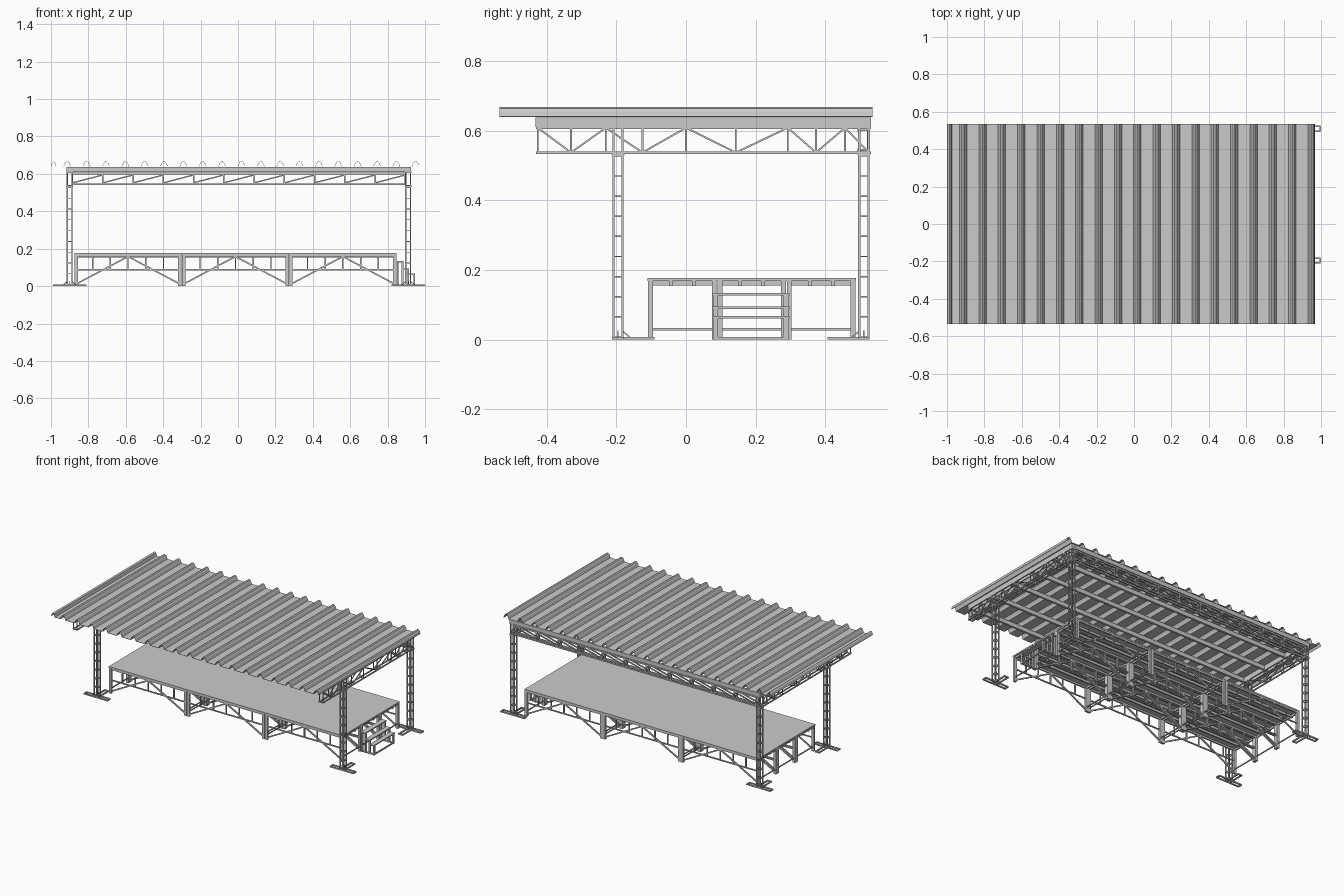
import bpy, bmesh, math
from mathutils import Vector, Matrix

if "Cube" in bpy.data.objects:
    bpy.data.objects.remove(bpy.data.objects["Cube"])


def finish(name, bm):
    me = bpy.data.meshes.new(name)
    bm.to_mesh(me)
    bm.free()
    ob = bpy.data.objects.new(name, me)
    bpy.context.collection.objects.link(ob)
    return ob


def box(bm, x0, x1, y0, y1, z0, z1):
    m = Matrix.Translation(((x0 + x1) / 2, (y0 + y1) / 2, (z0 + z1) / 2))
    bmesh.ops.create_cube(bm, size=1, matrix=m @ Matrix.Diagonal((x1 - x0, y1 - y0, z1 - z0, 1)))


def bar(bm, a, b, w=0.006):
    # square bar between two points
    a, b = Vector(a), Vector(b)
    d = b - a
    x = d.normalized()
    up = Vector((0, 0, 1)) if abs(x.z) < 0.99 else Vector((0, 1, 0))
    y = up.cross(x).normalized()
    rot = Matrix((x, y, x.cross(y))).transposed().to_4x4()
    bmesh.ops.create_cube(bm, size=1, matrix=Matrix.Translation((a + b) / 2) @ rot @ Matrix.Diagonal((d.length, w, w, 1)))


COL_X, COL_Y = (-0.9, 0.91), (-0.195, 0.51)
H = 0.013

# corrugated roof sheet: one swept profile with rounded ribs
profile = [(-1.0, 0.642), (-0.995, 0.657), (-0.987, 0.666), (-0.978, 0.66), (-0.972, 0.64)]
rib = [(-0.020, 0.640), (-0.014, 0.655), (-0.008, 0.664), (0, 0.667),
       (0.008, 0.664), (0.014, 0.655), (0.020, 0.640)]
for i in range(19):
    cx = -0.913 + i * 0.1035
    profile += [(cx + x, z) for x, z in rib]
bm = bmesh.new()
rows = [[bm.verts.new((min(x, 0.967), y, z)) for x, z in profile] for y in (-0.535, 0.535)]
for i in range(len(profile) - 1):
    bm.faces.new((rows[0][i], rows[0][i + 1], rows[1][i + 1], rows[1][i]))
roof = finish("roof_sheet", bm)
mod = roof.modifiers.new("thickness", "SOLIDIFY")
mod.thickness = 0.002

# purlins along x and side beams under the sheet
bm = bmesh.new()
for y in (-0.424, -0.235, -0.045, 0.145, 0.335, 0.522):
    box(bm, -0.915, 0.925, y - 0.007, y + 0.007, 0.61, 0.637)
for x in COL_X:
    for s in (-1, 1):
        box(bm, x + s * H - 0.003, x + s * H + 0.003, -0.43, 0.53, 0.606, 0.637)
finish("purlins", bm)

# side box trusses
bm = bmesh.new()
nodes = [-0.425, -0.33, -0.23, -0.125, 0, 0.143, 0.292, 0.373, 0.456, 0.525]
for x in COL_X:
    for s in (-1, 1):
        px = x + s * H
        for z in (0.537, 0.608):
            bar(bm, (px, -0.43, z), (px, 0.53, z), 0.007)
        for i, y in enumerate(nodes):
            bar(bm, (px, y, 0.537), (px, y, 0.608), 0.005)
            if i:
                za, zb = (0.608, 0.537) if i % 2 else (0.537, 0.608)
                bar(bm, (px, nodes[i - 1], za), (px, y, zb), 0.005)
    for y in nodes:
        for z in (0.537, 0.608):
            bar(bm, (x - H, y, z), (x + H, y, z), 0.005)
finish("side_trusses", bm)

# rear box truss
bm = bmesh.new()
n, xa, xb = 11, -0.885, 0.895
step = (xb - xa) / n
for y in (0.497, 0.523):
    for z in (0.544, 0.602):
        bar(bm, (xa, y, z), (xb, y, z), 0.009)
    for i in range(n + 1):
        x = xa + i * step
        bar(bm, (x, y, 0.544), (x, y, 0.602), 0.008)
        if i < n:
            bar(bm, (x, y, 0.552), (x + step, y, 0.594), 0.007)
for i in range(n + 1):
    for z in (0.544, 0.602):
        bar(bm, (xa + i * step, 0.497, z), (xa + i * step, 0.523, z), 0.006)
finish("rear_truss", bm)

# lattice columns with feet
bm = bmesh.new()
ft = bmesh.new()
for x in COL_X:
    for y in COL_Y:
        for sx in (-1, 1):
            for sy in (-1, 1):
                bar(bm, (x + sx * H, y + sy * H, 0.005), (x + sx * H, y + sy * H, 0.605), 0.006)
        for k in range(10):
            z = 0.008 + k * 0.0577
            for s in (-1, 1):
                bar(bm, (x - H, y + s * H, z), (x + H, y + s * H, z), 0.004)
                bar(bm, (x + s * H, y - H, z), (x + s * H, y + H, z), 0.004)
        box(bm, x - 0.018, x + 0.018, y - 0.018, y + 0.018, 0.53, 0.537)
        inward = 1 if y < 0 else -1
        for s in (-1, 1):
            # outrigger rails along x, shorter pair along y
            bar(ft, (x - 0.088, y + s * H, 0.004), (x + 0.088, y + s * H, 0.004), 0.008)
            bar(ft, (x + s * H, y - inward * H, 0.004), (x + s * H, y + inward * 0.103, 0.004), 0.008)
            bar(ft, (x + s * 0.085, y - H, 0.004), (x + s * 0.085, y + H, 0.004), 0.008)
            bar(ft, (x + s * H, y, 0.025), (x + s * 0.035, y, 0.006), 0.004)
        bar(ft, (x - H, y + inward * 0.1, 0.004), (x + H, y + inward * 0.1, 0.004), 0.008)
        bar(ft, (x, y + inward * H, 0.025), (x, y + inward * 0.035, 0.006), 0.004)
finish("columns", bm)
finish("column_feet", ft)

# stage deck
X0, X1, Y0, Y1 = -0.875, 0.848, -0.11, 0.487
bm = bmesh.new()
box(bm, X0, X1, Y0, Y1, 0.168, 0.177)
finish("stage_deck", bm)

# stage modules: legs, trussed frames and joists, 3 by 3
bm = bmesh.new()
dx, dy, leg = (X1 - X0) / 3, (Y1 - Y0) / 3, 0.018
for i in range(3):
    for j in range(3):
        a, b = X0 + i * dx + 0.001, X0 + (i + 1) * dx - 0.001
        c, d = Y0 + j * dy + 0.001, Y0 + (j + 1) * dy - 0.001
        m = (a + b) / 2
        for lx in (a, b - leg):
            for ly in (c, d - 0.014):
                box(bm, lx, lx + leg, ly, ly + 0.014, 0, 0.168)
            box(bm, lx + 0.004, lx + 0.012, c, d, 0.156, 0.168)
            bar(bm, (lx + leg / 2, c, 0.03), (lx + leg / 2, d, 0.03), 0.006)
        for y in (c + 0.006, d - 0.006):
            box(bm, a, b, y - 0.005, y + 0.005, 0.157, 0.168)
            bar(bm, (a, y, 0.088), (b, y, 0.088), 0.007)
            for s in (-1, 1):
                bar(bm, (m, y, 0.158), (m + s * (dx / 2 - 0.012), y, 0.012), 0.008)
                for k in (0.33, 0.66):
                    px = m + s * k * dx / 2
                    bar(bm, (px, y, 0.088), (px, y, 0.158), 0.007)
            bar(bm, (m, y, 0.088), (m, y, 0.158), 0.007)
        for k in (1, 2):
            y = c + (d - c) * k / 3
            box(bm, a, b, y - 0.005, y + 0.005, 0.154, 0.168)
finish("stage_frame", bm)

# stairs on the right end
bm = bmesh.new()
for x0, x1, z in ((0.85, 0.884, 0.134), (0.884, 0.915, 0.095), (0.915, 0.947, 0.068)):
    box(bm, x0, x1, 0.075, 0.297, z - 0.007, z)
    for y in (0.085, 0.287):
        box(bm, x1 - 0.01, x1, y - 0.007, y + 0.007, 0, z - 0.006)
for y in (0.085, 0.287):
    bar(bm, (0.85, y, 0.004), (0.947, y, 0.004), 0.008)
    box(bm, 0.85, 0.858, y - 0.007, y + 0.007, 0, 0.128)
bar(bm, (0.942, 0.08, 0.004), (0.942, 0.292, 0.004), 0.008)
finish("stairs", bm)
